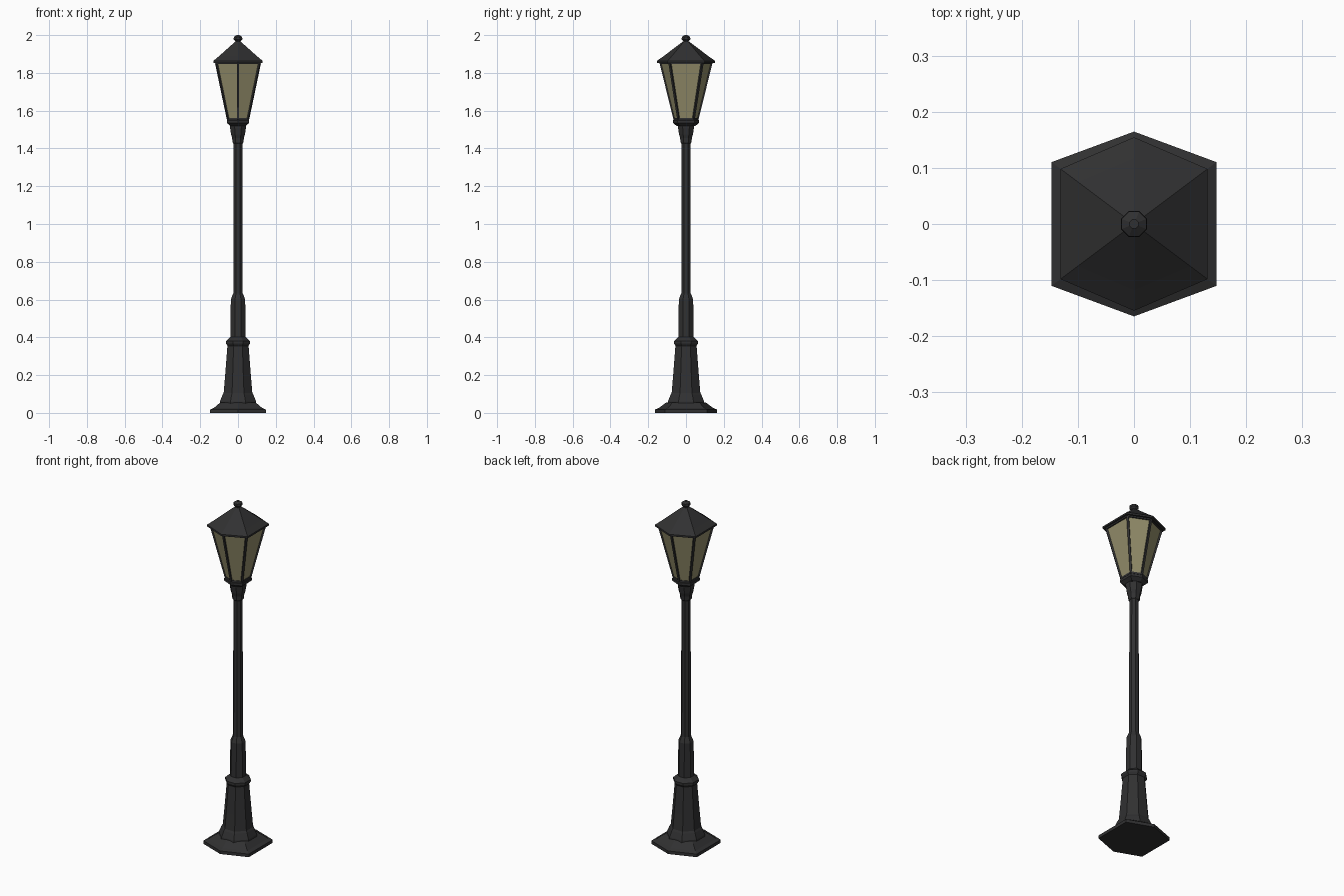
import bpy, bmesh, math
from mathutils import Vector

if "Cube" in bpy.data.objects:
    bpy.data.objects.remove(bpy.data.objects["Cube"])


def material(name, rgb):
    m = bpy.data.materials.new(name)
    m.diffuse_color = (*rgb, 1)
    m.use_nodes = True
    m.node_tree.nodes["Principled BSDF"].inputs["Base Color"].default_value = m.diffuse_color
    return m


IRON = material("dark iron", (0.03, 0.03, 0.031))
GLASS = material("warm glass", (0.30, 0.275, 0.15))

# Cross-sections with a half width of 1 in x
HEX = [(0, -1.18), (1, -0.75), (1, 0.75), (0, 1.18), (-1, 0.75), (-1, -0.75)]
BASE_HEX = [(0, -1.12), (1, -0.75), (1, 0.75), (0, 1.12), (-1, 0.75), (-1, -0.75)]
T = math.tan(math.pi / 8)
OCT = [(T, -1), (1, -T), (1, T), (T, 1), (-T, 1), (-1, T), (-1, -T), (-T, -1)]


def add_object(name, bm, mat):
    bmesh.ops.recalc_face_normals(bm, faces=bm.faces)
    me = bpy.data.meshes.new(name)
    bm.to_mesh(me)
    bm.free()
    me.materials.append(mat)
    ob = bpy.data.objects.new(name, me)
    bpy.context.collection.objects.link(ob)
    return ob


def loft(name, section, profile, mat):
    """Stack scaled copies of a section; profile is (half width, z)."""
    bm = bmesh.new()
    rings = [[bm.verts.new((x * r, y * r, z)) for x, y in section] for r, z in profile]
    n = len(section)
    for a, b in zip(rings, rings[1:]):
        for i in range(n):
            j = (i + 1) % n
            bm.faces.new((a[i], a[j], b[j], b[i]))
    bm.faces.new(rings[0])
    bm.faces.new(rings[-1])
    return add_object(name, bm, mat)


def bars(name, segments, width, mat):
    """Square bars between pairs of points."""
    bm = bmesh.new()
    for p, q in segments:
        d = q - p
        rot = d.to_track_quat('Z', 'Y').to_matrix().to_4x4()
        rot.translation = (p + q) / 2
        made = bmesh.ops.create_cube(bm, size=1)["verts"]
        bmesh.ops.scale(bm, vec=(width, width, d.length), verts=made)
        bmesh.ops.transform(bm, matrix=rot, verts=made)
    return add_object(name, bm, mat)


# Foot and post
loft("foot_plate", BASE_HEX, [(.147, 0), (.147, .018), (.128, .026), (.1, .05), (.09, .056)], IRON)
loft("pedestal", OCT, [(.097, .05), (.095, .062), (.082, .095), (.076, .105), (.068, .2),
                       (.056, .355), (.064, .368), (.064, .38), (.04, .402)], IRON)
loft("lower_post", OCT, [(.041, .39), (.038, .6), (.026, .632)], IRON)
loft("upper_post", OCT, [(.025, .62), (.023, 1.45)], IRON)
loft("capital", OCT, [(.024, 1.425), (.029, 1.432), (.031, 1.455), (.037, 1.475), (.042, 1.51),
                      (.042, 1.525)], IRON)
loft("lantern_seat", HEX, [(.04, 1.518), (.059, 1.535), (.059, 1.548), (.048, 1.558)], IRON)

# Lantern
LOW, HIGH, Z0, Z1 = .052, .114, 1.552, 1.856
loft("glass_panes", HEX, [(LOW, Z0), (HIGH, Z1)], GLASS)
low = [Vector((x * LOW, y * LOW, Z0 + .004)) for x, y in HEX]
high = [Vector((x * HIGH, y * HIGH, Z1 - .004)) for x, y in HEX]
ring = [(r[i - 1], r[i]) for r in (low, high) for i in range(6)]
bars("lantern_frame", list(zip(low, high)) + ring, .011, IRON)

# Roof and finial
loft("roof", HEX, [(.116, 1.855), (.131, 1.853), (.131, 1.863), (.1, 1.889), (.014, 1.966)], IRON)
loft("finial", OCT, [(.013, 1.955), (.014, 1.968), (.023, 1.978), (.022, 1.99), (.008, 2.0)], IRON)
